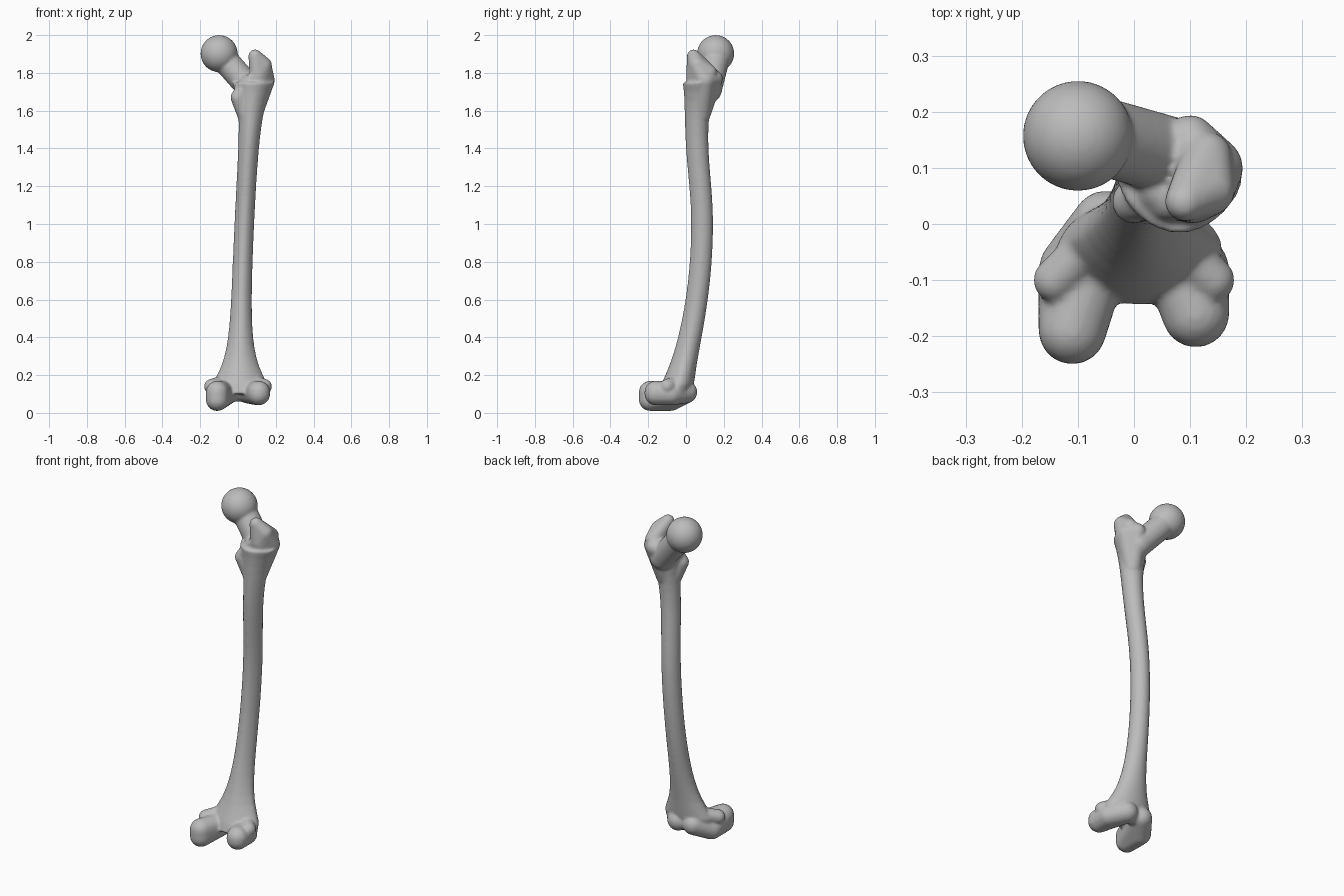
import bpy, bmesh, math
from mathutils import Matrix

cube = bpy.data.objects.get("Cube")
if cube:
    bpy.data.objects.remove(cube, do_unlink=True)

bone_grey = bpy.data.materials.new("bone grey")
bone_grey.use_nodes = True
colour = (.5, .5, .5, 1)
bone_grey.diffuse_color = colour
bone_grey.node_tree.nodes["Principled BSDF"].inputs["Base Color"].default_value = colour

bone = bmesh.new()


def ball(target, x, y, z, radius, detail=3):
    """Add a sphere to the target mesh."""
    bmesh.ops.create_icosphere(target, subdivisions=detail, radius=radius,
                               matrix=Matrix.Translation((x, y, z)))


def blend(*balls):
    """Wrap a convex skin around several spheres."""
    scratch = bmesh.new()
    for settings in balls:
        ball(scratch, *settings)
    points = [bone.verts.new(vert.co) for vert in scratch.verts]
    scratch.free()
    bmesh.ops.convex_hull(bone, input=points)
    loose = [vert for vert in bone.verts if not vert.link_faces]
    bmesh.ops.delete(bone, geom=loose, context="VERTS")


def shaft_ring(height, sides=32):
    """One cross-section of the shaft: leaning, bowed, flared at both ends."""
    knee_flare = min(.095, .07 * math.exp((.2 - height) / .13))
    hip_flare = .04 * math.exp((height - 1.7) / .12)
    width = .052 + knee_flare + hip_flare
    depth = .058 + .3 * knee_flare + .5 * hip_flare
    centre_x = .01 + .06 * (height / 1.6) ** 2
    if height < 1:
        centre_y = .085 - .18 * (height - 1) ** 2
    else:
        centre_y = .071 + .014 * math.cos(math.tau * (height - 1))
    ring = []
    for step in range(sides):
        angle = math.tau * step / sides
        across, along = math.cos(angle), math.sin(angle)
        # the rear narrows into a ridge
        across *= 1 - .2 * max(0, -along)
        ring.append(bone.verts.new((centre_x + width * across,
                                    centre_y + depth * along, height)))
    return ring


def condyle(side, rear, low):
    """Rounded knee runner with its front lip and side bump."""
    middle = side * .11
    blend((middle, rear, low + .07, .06), (middle, rear, .11, .06),
          (middle, -.08, low + .07, .06), (side * .05, 0, .11, .06))
    blend((side * .14, -.1, .14, .04), (side * .08, -.04, .16, .04))


# Shaft
rings = [shaft_ring(.1 + .05 * level) for level in range(34)]
for lower, upper in zip(rings, rings[1:]):
    for index in range(len(lower)):
        bone.faces.new((lower[index - 1], lower[index], upper[index], upper[index - 1]))
bone.faces.new(rings[0][::-1])
bone.faces.new(rings[-1])

# Head and neck
ball(bone, -.1, .157, 1.902, .098, detail=5)
blend((-.07, .16, 1.87, .07), (0, .15, 1.79, .06), (.07, .12, 1.71, .07))

# Greater trochanter: outer body, then hooked tip
blend((.14, .1, 1.76, .055), (.1, .15, 1.77, .045), (.1, .05, 1.74, .05),
      (.14, .06, 1.83, .04), (.08, .08, 1.58, .05))
blend((.09, .04, 1.89, .035), (.135, .06, 1.84, .045),
      (.13, .12, 1.8, .045), (.105, .045, 1.78, .045))

# Lesser trochanter, then the crest joining it to the greater one
blend((0, .04, 1.67, .04), (.05, .06, 1.54, .04), (.05, .06, 1.75, .04))
blend((0, .04, 1.68, .035), (.1, .035, 1.8, .03))

# Inner and outer condyles with the groove between them
condyle(side=-1, rear=-.19, low=0)
condyle(side=1, rear=-.16, low=.03)
blend((-.04, -.01, .11, .05), (.04, -.01, .11, .05))

bmesh.ops.recalc_face_normals(bone, faces=bone.faces)
mesh = bpy.data.meshes.new("thigh_bone")
bone.to_mesh(mesh)
bone.free()
mesh.materials.append(bone_grey)
thigh_bone = bpy.data.objects.new("thigh_bone", mesh)
bpy.context.collection.objects.link(thigh_bone)

# Fuse everything into one soft skin
fuse = thigh_bone.modifiers.new("fuse", "REMESH")
fuse.mode = "VOXEL"
fuse.voxel_size = .007
fuse.use_smooth_shade = True
soften = thigh_bone.modifiers.new("soften", "SMOOTH")
soften.factor = .5
soften.iterations = 8
